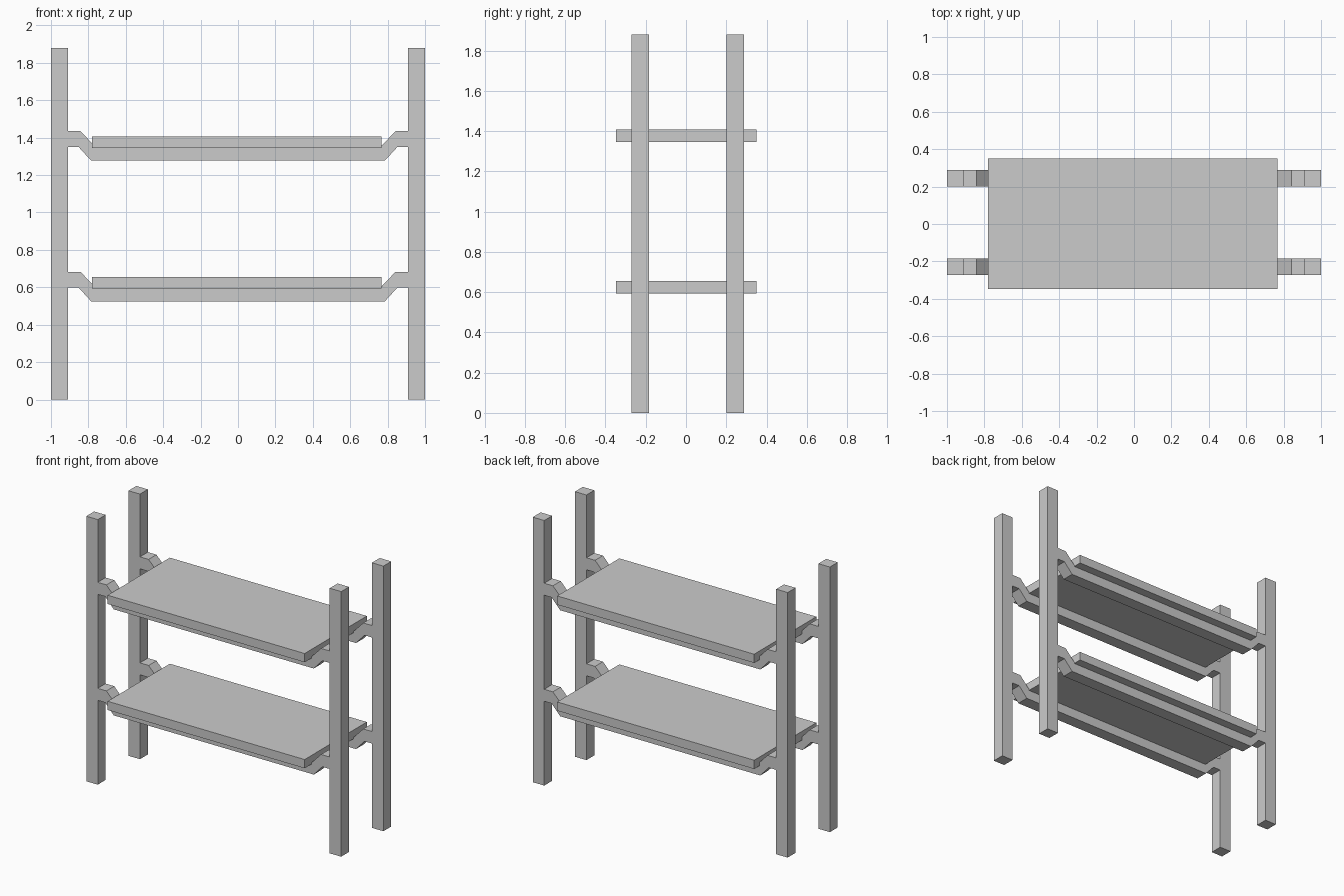
import bpy, bmesh

if "Cube" in bpy.data.objects:
    bpy.data.objects.remove(bpy.data.objects["Cube"])

POST_IN, POST_OUT, HEIGHT = 0.91, 1.0, 1.88
FRAME_Y = ((-0.272, -0.184), (0.201, 0.289))   # front and back frame depth ranges
LEVELS = (0.525, 1.277)                        # underside of the rails


def prism(name, profile, y0, y1):
    """Extrude an x/z outline from y0 to y1."""
    bm = bmesh.new()
    face = bm.faces.new([bm.verts.new((x, y0, z)) for x, z in profile])
    ext = bmesh.ops.extrude_face_region(bm, geom=[face])
    verts = [g for g in ext["geom"] if isinstance(g, bmesh.types.BMVert)]
    bmesh.ops.translate(bm, verts=verts, vec=(0, y1 - y0, 0))
    bmesh.ops.recalc_face_normals(bm, faces=bm.faces)
    mesh = bpy.data.meshes.new(name)
    bm.to_mesh(mesh)
    bm.free()
    obj = bpy.data.objects.new(name, mesh)
    bpy.context.collection.objects.link(obj)
    return obj


def rect(x0, x1, z0, z1):
    return [(x0, z0), (x1, z0), (x1, z1), (x0, z1)]


# Right half of the dropped rail: underside outwards, then top inwards
RAIL = [(0.785, 0.0), (0.852, 0.073), (POST_IN, 0.073),
        (POST_IN, 0.158), (0.842, 0.158), (0.768, 0.080)]

for side, (y0, y1) in zip(("front", "back"), FRAME_Y):
    # Upright posts
    prism(side + "_right_post", rect(POST_IN, POST_OUT, 0, HEIGHT), y0, y1)
    prism(side + "_left_post", rect(-POST_OUT, -POST_IN, 0, HEIGHT), y0, y1)
    # Cranked rails joining the posts
    for level, z in zip(("lower", "upper"), LEVELS):
        half = [(x, z + dz) for x, dz in RAIL]
        prism(f"{side}_{level}_rail", half + [(-x, h) for x, h in reversed(half)], y0, y1)

# Shelf boards resting in the rails
for level, z in zip(("lower", "upper"), LEVELS):
    prism(level + "_shelf", rect(-0.78, 0.766, z + 0.068, z + 0.130), -0.347, 0.35)
